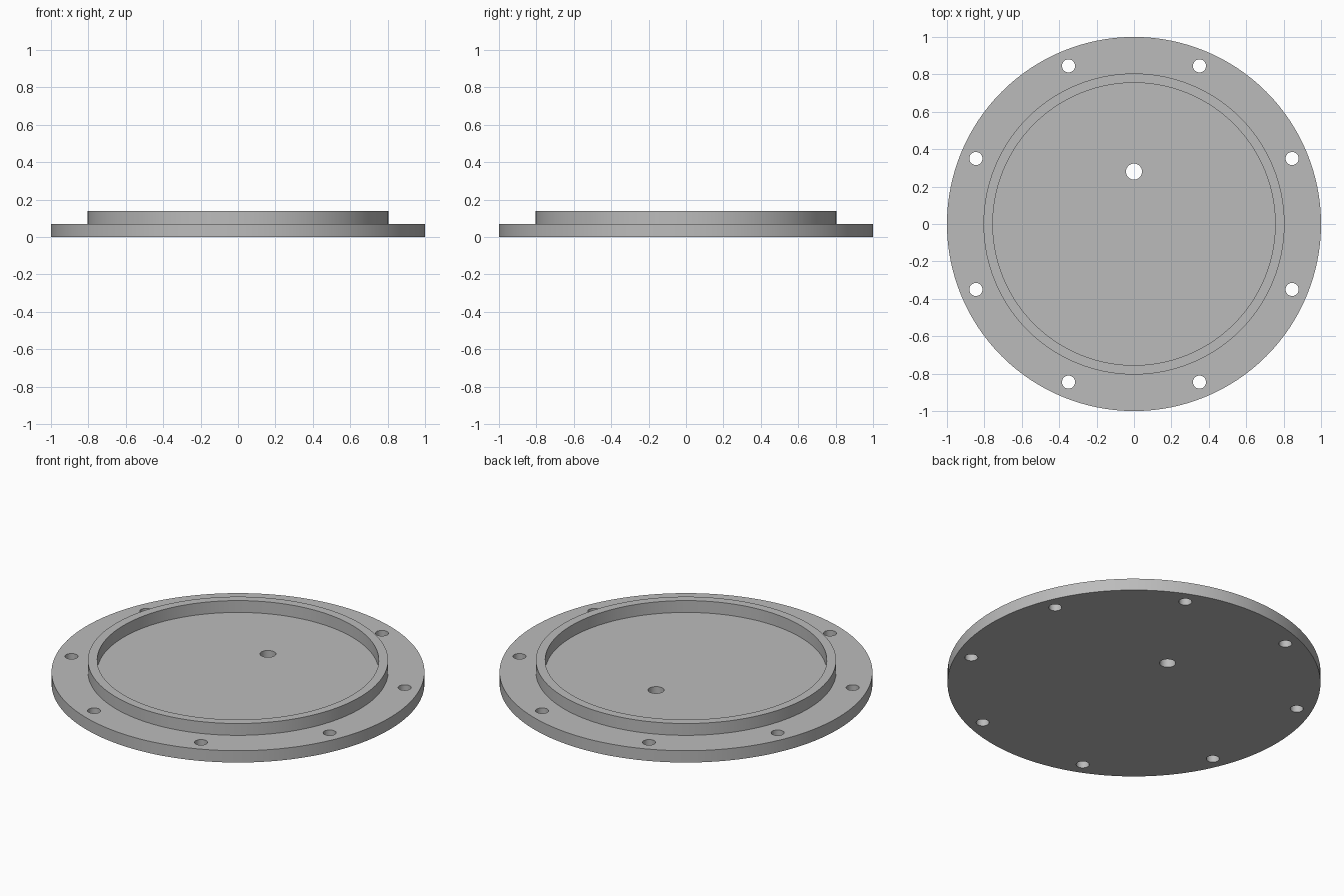
import bpy, bmesh
from math import cos, sin, radians, tau

cube = bpy.data.objects.get("Cube")
if cube:
    bpy.data.objects.remove(cube)

SEGMENTS = 128
PLATE_Z, RIM_Z = 0.07, 0.14
OUTER_R, RIM_R, RECESS_R = 1.0, 0.805, 0.755

grey = bpy.data.materials.new("plain grey")
grey.use_nodes = True
colour = (0.5, 0.5, 0.5, 1)
grey.diffuse_color = colour
grey.node_tree.nodes["Principled BSDF"].inputs["Base Color"].default_value = colour


def link_mesh(name, bm):
    mesh = bpy.data.meshes.new(name)
    bm.to_mesh(mesh)
    bm.free()
    mesh.materials.append(grey)
    obj = bpy.data.objects.new(name, mesh)
    bpy.context.collection.objects.link(obj)
    return obj


def ring(bm, radius, z):
    return [bm.verts.new((radius * cos(tau * i / SEGMENTS), radius * sin(tau * i / SEGMENTS), z))
            for i in range(SEGMENTS)]


# Flange cover: turned profile with a raised locating rim, closed by flat discs
bm = bmesh.new()
profile = [(OUTER_R, 0), (OUTER_R, PLATE_Z), (RIM_R, PLATE_Z),
           (RIM_R, RIM_Z), (RECESS_R, RIM_Z), (RECESS_R, PLATE_Z)]
rings = [ring(bm, r, z) for r, z in profile]
for low, high in zip(rings, rings[1:]):
    for i in range(SEGMENTS):
        j = (i + 1) % SEGMENTS
        bm.faces.new((low[i], low[j], high[j], high[i]))
bm.faces.new(rings[0][::-1])
bm.faces.new(rings[-1])
bmesh.ops.recalc_face_normals(bm, faces=bm.faces)
cover = link_mesh("flange_cover", bm)

# Drill tools: eight bolt holes and one off-centre port
bolt_angles = [radians(22.5 + 45 * k) for k in range(8)]
holes = [(0.915 * cos(a), 0.915 * sin(a), 0.035) for a in bolt_angles]
holes.append((0, 0.28, 0.043))
bm = bmesh.new()
for x, y, radius in holes:
    tool = bmesh.ops.create_cone(bm, cap_ends=True, segments=32,
                                 radius1=radius, radius2=radius, depth=1)
    bmesh.ops.translate(bm, verts=tool["verts"], vec=(x, y, 0))
drills = link_mesh("hole_drills", bm)
drills.hide_render = True

# Drill the cover, then discard the tools
cut = cover.modifiers.new("holes", 'BOOLEAN')
cut.operation = 'DIFFERENCE'
cut.solver = 'EXACT'
cut.object = drills
for obj in bpy.context.selected_objects:
    obj.select_set(False)
bpy.context.view_layer.objects.active = cover
cover.select_set(True)
bpy.ops.object.modifier_apply(modifier=cut.name)
bpy.data.objects.remove(drills)
bpy.ops.object.shade_smooth_by_angle(angle=radians(30))
